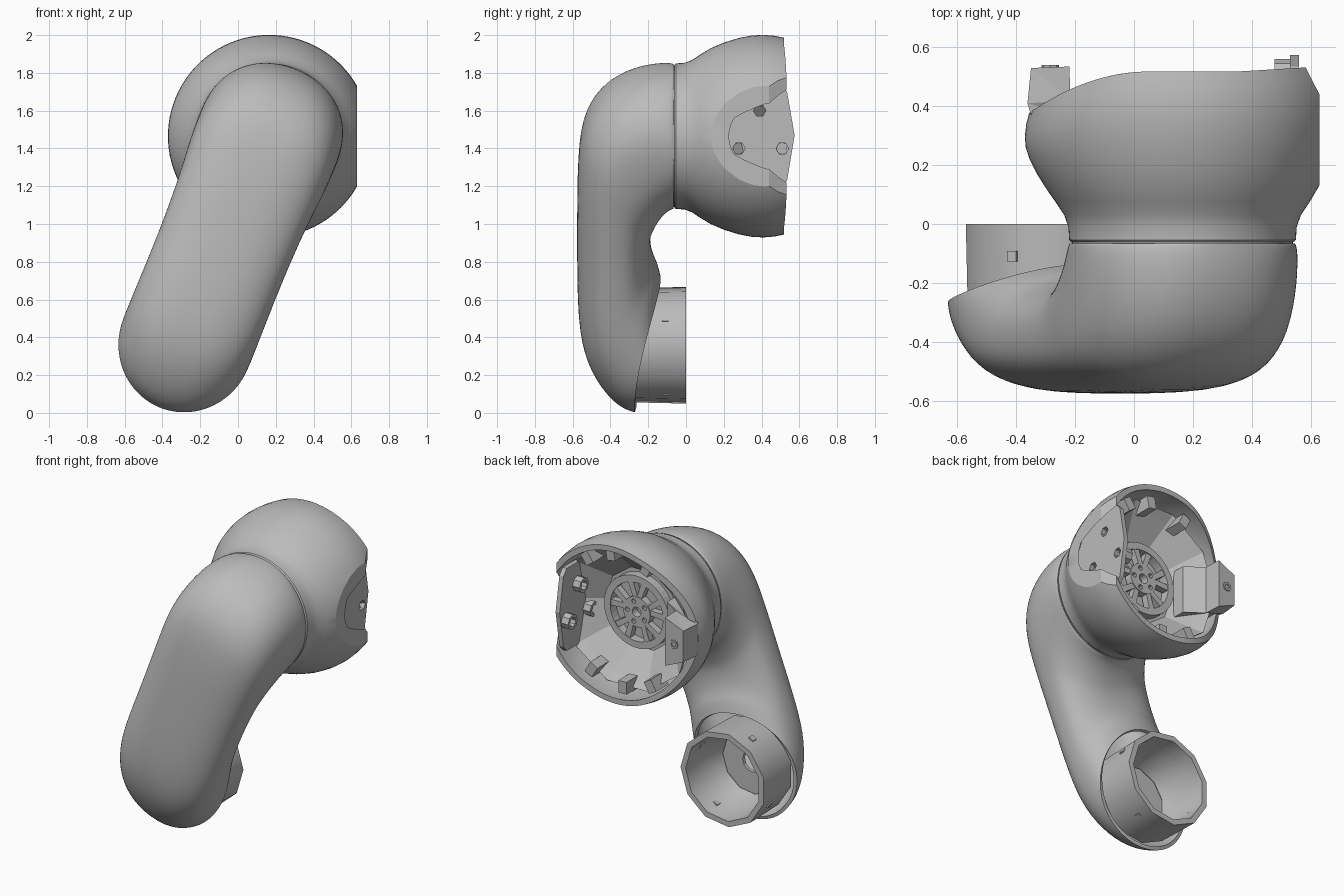
import bpy, bmesh
from math import sin, cos, pi, copysign
from mathutils import Matrix, Vector

if "Cube" in bpy.data.objects:
    bpy.data.objects.remove(bpy.data.objects["Cube"])

GREY = (0.5, 0.5, 0.5, 1)
grey = bpy.data.materials.new("plain_grey")
grey.use_nodes = True
grey.diffuse_color = GREY
grey.node_tree.nodes["Principled BSDF"].inputs["Base Color"].default_value = GREY

LOW = Vector((-0.28, 0, 0.36))       # lower joint centre
TOP = Vector((0.165, 0, 1.465))      # upper joint centre
ALONG = (TOP - LOW).normalized()
ACROSS = Vector((ALONG.z, 0, -ALONG.x))
COLLAR = Vector((-0.272, 0, 0.358))
FACING = {'x': ((0, 0, 1), (1, 0, 0), (0, 1, 0)),
          'y': ((1, 0, 0), (0, 0, -1), (0, 1, 0)),
          'z': ((1, 0, 0), (0, 1, 0), (0, 0, 1))}


def finish(ob, angle=0.0):
    """Apply modifiers or curve fill, then set shading and material."""
    bpy.ops.object.select_all(action='DESELECT')
    ob.select_set(True)
    bpy.context.view_layer.objects.active = ob
    bpy.ops.object.convert(target='MESH')
    ob = bpy.context.object
    ob.data.materials.clear()
    ob.data.materials.append(grey)
    if angle:
        bpy.ops.object.shade_smooth_by_angle(angle=angle)
    else:
        bpy.ops.object.shade_flat()
    return ob


def mesh_object(name, bm):
    bmesh.ops.recalc_face_normals(bm, faces=bm.faces)
    me = bpy.data.meshes.new(name)
    bm.to_mesh(me)
    bm.free()
    ob = bpy.data.objects.new(name, me)
    bpy.context.collection.objects.link(ob)
    return ob


def skin(bm, rings, closed=False):
    n = len(rings[0])
    pairs = list(zip(rings, rings[1:]))
    if closed:
        pairs.append((rings[-1], rings[0]))
    for a, b in pairs:
        for i in range(n):
            j = (i + 1) % n
            bm.faces.new((a[i], a[j], b[j], b[i]))


def lathe(profile, centre, sides):
    """Revolve a closed loop of (radius, y) points about the y direction."""
    bm = bmesh.new()
    rings = [[bm.verts.new((centre.x + r * cos(2 * pi * i / sides), y,
                            centre.z + r * sin(2 * pi * i / sides)))
              for i in range(sides)] for r, y in profile]
    skin(bm, rings, True)
    return bm


def slice_off(bm, point, normal):
    """Cut everything beyond a plane and close the cut."""
    cut = bmesh.ops.bisect_plane(bm, geom=bm.verts[:] + bm.edges[:] + bm.faces[:], dist=1e-5,
                                 plane_co=point, plane_no=normal, clear_outer=True)
    edges = [e for e in cut["geom_cut"] if isinstance(e, bmesh.types.BMEdge)]
    bmesh.ops.triangle_fill(bm, edges=edges, use_beauty=True, normal=normal)


def circle(a, b, r, n):
    return [(a + r * cos(2 * pi * i / n), b + r * sin(2 * pi * i / n)) for i in range(n)]


def plate(name, loops, axis, centre, half):
    """Flat plate from an outline and hole loops, facing along one axis."""
    cu = bpy.data.curves.new(name, 'CURVE')
    cu.dimensions = '2D'
    cu.fill_mode = 'BOTH'
    cu.extrude = half
    for loop in loops:
        sp = cu.splines.new('POLY')
        sp.points.add(len(loop) - 1)
        for p, (a, b) in zip(sp.points, loop):
            p.co = (a, b, 0, 1)
        sp.use_cyclic_u = True
    ob = bpy.data.objects.new(name, cu)
    bpy.context.collection.objects.link(ob)
    ob.matrix_world = Matrix.Translation(centre) @ Matrix(FACING[axis]).to_4x4()
    return finish(ob)


def radial_box(name, centre, radius, degrees, y, size):
    a = degrees * pi / 180
    bm = bmesh.new()
    spot = (centre.x + radius * cos(a), y, centre.z + radius * sin(a))
    bmesh.ops.create_cube(bm, size=1, matrix=Matrix.Translation(spot)
                          @ Matrix.Rotation(-a, 4, 'Y') @ Matrix.Diagonal((*size, 1)))
    finish(mesh_object(name, bm))


# Arm shell: oblique oval sections (outer t, y, inner t, y, half width)
sections = [
    (1.575, -.066, .805, -.066, .385), (1.575, -.075, .805, -.075, .387),
    (1.575, -.14, .80, -.095, .388), (1.545, -.285, .77, -.125, .388),
    (1.46, -.435, .73, -.15, .386), (1.31, -.54, .69, -.17, .38),
    (1.1, -.577, .65, -.185, .368), (.6, -.577, .6, -.19, .355),
    (.15, -.577, .54, -.185, .355), (-.08, -.53, .49, -.17, .357),
    (-.25, -.43, .45, -.15, .358), (-.335, -.34, .41, -.14, .358),
    (-.36, -.27, .38, -.133, .357)]
bm = bmesh.new()
rings = []
for k, (to, yo, ti, yi, w) in enumerate(sections):
    power = 1 - 0.2 * sin(pi * k / (len(sections) - 1))
    bow = 0.011 * max(0, k - 8)
    ring = []
    for i in range(32):
        c, s = cos(pi * i / 16), sin(pi * i / 16)
        c, s = copysign(abs(c) ** power, c), copysign(abs(s) ** power, s)
        p = LOW + ALONG * ((to + ti) / 2 + c * (to - ti) / 2) + ACROSS * (s * w)
        p.y = (yo + yi) / 2 + c * (yo - yi) / 2 - bow * s * s
        ring.append(bm.verts.new(p))
    rings.append(ring)
skin(bm, rings)
arm = mesh_object("arm_shell", bm)
sub = arm.modifiers.new("round", 'SUBSURF')
sub.levels = sub.render_levels = 2
wall = arm.modifiers.new("wall", 'SOLIDIFY')
wall.thickness = 0.022
wall.offset = -1
finish(arm, 0.6)

# Seal ring between arm and housing
finish(mesh_object("joint_seal", lathe(
    [(.375, -.085), (.375, -.035), (.33, -.035), (.33, -.085)], TOP, 64)), 0.4)

# Joint housing: turned shell, rim dipped at the tab, cut flat at the side plate
outer = [(.33, -.062), (.378, -.062), (.385, -.054), (.388, -.01), (.402, .03),
         (.432, .075), (.465, .13), (.495, .2), (.52, .28), (.533, .35),
         (.536, .41), (.531, .47), (.521, .518)]
inner = [(.485, .518), (.497, .42), (.475, .25), (.42, .1), (.36, .02), (.33, .01)]
bm = lathe(outer + inner, TOP, 96)
for v in bm.verts:
    left = min(max((.05 - v.co.x) / .42, 0), 1)
    right = min(max((v.co.x - .35) / .25, 0), 1)
    if v.co.y > .1:
        v.co.y += (.015 * right - .15 * left * left) * (v.co.y - .1) / .418
slice_off(bm, (.63, 0, 0), (1, 0, 0))
slice_off(bm, (.63, .44, 0), (.89, .45, 0))
finish(mesh_object("joint_housing", bm), 0.4)

# Side mounting plate with three screw holes
side = [(.5, 1.74), (.535, 1.7), (.575, 1.47), (.535, 1.23), (.5, 1.19), (.3, 1.19),
        (.2, 1.25), (.14, 1.38), (.14, 1.55), (.2, 1.68), (.3, 1.74)]
screws = ((.39, 1.6), (.28, 1.4), (.51, 1.4))
plate("side_plate", [side] + [circle(a, b, .033, 6) for a, b in screws],
      'x', (.545, 0, 0), .015)
for i, (a, b) in enumerate(screws):
    plate(f"screw_boss_{i + 1}", [circle(a, b, .05, 8), circle(a, b, .03, 8)],
          'x', (.505, 0, 0), .027)

# Mounting tab on the opposite side, narrowed where it meets the shell
tab_outline = [(-.35, .53), (-.22, .535), (-.215, .42), (-.1, .34), (-.1, .25),
               (-.28, .25), (-.335, .32), (-.362, .41)]
tab = plate("mounting_tab", [tab_outline], 'z', (0, 0, TOP.z), .16)
for v in tab.data.vertices:
    if v.co.x < -.3:
        v.co.z *= .65
finish(mesh_object("tab_screw", lathe(
    [(.03, .5), (.03, .54), (.017, .54), (.017, .5)],
    Vector((-.285, 0, TOP.z)), 8)))

# Faceted funnel inside the housing, trimmed at the side plate, with small ribs
bm = lathe([(.25, .225), (.27, .225), (.43, .35), (.475, .39), (.475, .37), (.43, .33),
            (.27, .205), (.25, .205)], TOP, 10)
slice_off(bm, (.535, 0, 0), (1, 0, 0))
finish(mesh_object("housing_funnel", bm))
for i, deg in enumerate((55, 80, 115, 240, 268, 300)):
    radial_box(f"housing_rib_{i + 1}", TOP, .435, deg, .39, (.08, .13, .06))

# Spoked hub at the bottom of the funnel
plate("hub_back", [circle(0, 0, .262, 32)], 'y', (TOP.x, .215, TOP.z), .006)
plate("hub_ring", [circle(0, 0, .24, 40), circle(0, 0, .195, 40)],
      'y', (TOP.x, .255, TOP.z), .03)
bolts = [circle(.07 * cos(k * 2 * pi / 5), .07 * sin(k * 2 * pi / 5), .016, 8)
         for k in range(5)]
plate("hub_centre", [circle(0, 0, .1, 30), circle(0, 0, .032, 16)] + bolts,
      'y', (TOP.x, .26, TOP.z), .025)
for k in range(5):
    for lean, tag in ((-.2, "a"), (.2, "b")):
        f = k * 2 * pi / 5 + pi / 2 + lean * .6
        g = f + lean * .7
        spoke = [(.085 * cos(f - .2), .085 * sin(f - .2)), (.205 * cos(g - .1), .205 * sin(g - .1)),
                 (.205 * cos(g + .1), .205 * sin(g + .1)), (.085 * cos(f + .2), .085 * sin(f + .2))]
        plate(f"hub_spoke_{k + 1}{tag}", [spoke], 'y', (TOP.x, .257, TOP.z), .022)

# Faceted collar at the lower end, with its floor and screws
finish(mesh_object("lower_collar", lathe(
    [(.312, 0), (.305, -.3), (.23, -.33), (.21, -.3), (.262, -.18), (.275, 0)],
    COLLAR, 11)), 0.6)
plate("collar_floor", [circle(0, 0, .24, 11), circle(0, 0, .07, 11)], 'y',
      (COLLAR.x, -.32, COLLAR.z), .012)
for i, deg in enumerate((28, 118, 208, 298)):
    radial_box(f"collar_screw_{i + 1}", COLLAR, .283, deg, -.11, (.05, .035, .035))
